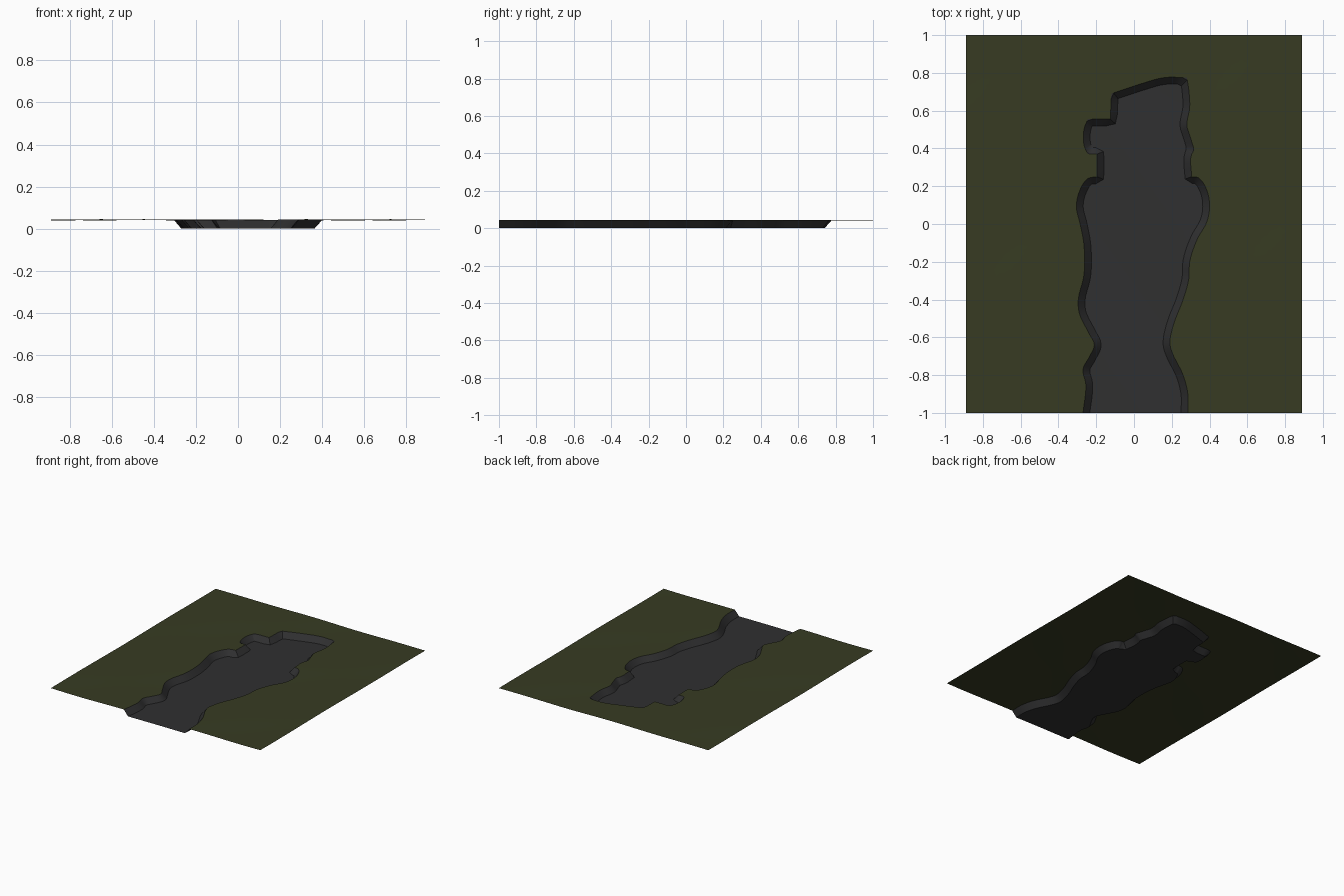
import bpy, math
from mathutils import Vector
from mathutils.geometry import delaunay_2d_cdt, intersect_point_line

if "Cube" in bpy.data.objects:
    bpy.data.objects.remove(bpy.data.objects["Cube"])

HALF_X, HALF_Y = 0.89, 1.0
RIM, BANK = 0.0425, 0.036     # ground level, width of the sloping bank

# Rim of the sunken bed: up the right side, over the head, down the left side
RIM_POINTS = [(.285, -1), (.285, -.9), (.26, -.8), (.2, -.675), (.19, -.63), (.21, -.53),
    (.26, -.4), (.29, -.29), (.295, -.2), (.335, -.08), (.385, .01), (.40, .09), (.385, .18),
    (.34, .245), (.305, .25), (.305, .37), (.32, .39), (.295, .47), (.28, .52), (.295, .62),
    (.29, .71), (.28, .775), (.16, .775), (.03, .74), (-.09, .70), (-.12, .69), (-.125, .555),
    (-.245, .555), (-.265, .5), (-.265, .42), (-.245, .37), (-.195, .37), (-.195, .25),
    (-.245, .24), (-.29, .17), (-.305, .09), (-.285, 0), (-.265, -.11), (-.265, -.27),
    (-.295, -.4), (-.29, -.47), (-.235, -.585), (-.21, -.64), (-.235, -.7), (-.27, -.77),
    (-.255, -.85), (-.27, -1)]


def smooth_line(points, steps=5):
    """Curve through the points, leaving sharp corners sharp."""
    p = [Vector(q) for q in points]
    tan = []
    for i in range(len(p)):
        a = (p[i] - p[max(i - 1, 0)])
        b = (p[min(i + 1, len(p) - 1)] - p[i])
        corner = a.length == 0 or b.length == 0 or a.angle(b) > 0.9
        tan.append(None if corner else (a.normalized() + b.normalized()).normalized())
    out = []
    for i in range(len(p) - 1):
        d = p[i + 1] - p[i]
        m0 = (tan[i] or d.normalized()) * d.length
        m1 = (tan[i + 1] or d.normalized()) * d.length
        for s in range(steps):
            t = s / steps
            out.append(p[i] * (2*t**3 - 3*t**2 + 1) + m0 * (t**3 - 2*t**2 + t)
                       + p[i + 1] * (3*t**2 - 2*t**3) + m1 * (t**3 - t**2))
    return out + [p[-1]]


rim = smooth_line(RIM_POINTS)


def rim_distance(q):
    best = 9.0
    for a, b in zip(rim, rim[1:]):
        if min((q - a).length, (q - b).length) > best + 0.06:
            continue
        c, t = intersect_point_line(q, a, b)
        c = a.lerp(b, min(max(t, 0), 1))
        best = min(best, (q - c).length)
    return best


def inside(q):
    hit = False
    for a, b in zip(rim, rim[1:] + rim[:1]):
        if (a.y > q.y) != (b.y > q.y) and q.x < a.x + (b.x - a.x) * (q.y - a.y) / (b.y - a.y):
            hit = not hit
    return hit


# Foot of the bank: the rim offset inwards
foot = []
for i, p in enumerate(rim):
    t = (rim[min(i + 1, len(rim) - 1)] - rim[max(i - 1, 0)]).normalized()
    q = p + Vector((-t.y, t.x)) * BANK
    if i in (0, len(rim) - 1):
        q.y = -1.0
    if q.y >= -1 and rim_distance(q) > BANK * 0.95:
        foot.append(q)

# Rim, foot and a regular grid are triangulated together
pts = rim + foot
n = len(rim)
edges = [(i, i + 1) for i in range(n - 1)] + [(i, i + 1) for i in range(n, len(pts) - 1)]
NX, NY = 44, 50
for i in range(NX + 1):
    for j in range(NY + 1):
        q = Vector((HALF_X * (2 * i / NX - 1), HALF_Y * (2 * j / NY - 1)))
        d = rim_distance(q)
        if d > 0.015 and not (d < BANK + 0.012 and inside(q)):
            pts.append(q)
flat, _, tris, *_ = delaunay_2d_cdt(pts, edges, [], 0, 1e-5)
flat = [Vector(v) for v in flat]


def height(q):
    ground = RIM + 0.0013 * (math.sin(9 * q.x + 2 * q.y) + math.sin(6 * q.y - 5 * q.x + 1))
    if not inside(q):
        return ground
    bed = 0.001 + 0.001 * math.sin(7 * q.x + 5 * q.y)
    t = min(rim_distance(q) / BANK, 1)
    return ground + (bed - ground) * t


verts = [(v.x, v.y, height(v)) for v in flat]


def material(name, color):
    m = bpy.data.materials.new(name)
    m.diffuse_color = (*color, 1)
    m.use_nodes = True
    m.node_tree.nodes["Principled BSDF"].inputs["Base Color"].default_value = m.diffuse_color
    return m


def add_surface(name, faces, mat):
    used = sorted({k for f in faces for k in f})
    index = {k: i for i, k in enumerate(used)}
    mesh = bpy.data.meshes.new(name)
    mesh.from_pydata([verts[k] for k in used], [], [[index[k] for k in f] for f in faces])
    mesh.materials.append(mat)
    mesh.shade_smooth()
    mesh.set_sharp_from_angle(angle=math.radians(35))
    bpy.context.collection.objects.link(bpy.data.objects.new(name, mesh))


grass, bed = [], []
for f in tris:
    a, b, c = (flat[k] for k in f)
    area = (b - a).cross(c - a)
    if abs(area) < 1e-9:
        continue
    f = list(f) if area > 0 else list(f)[::-1]      # all faces look up
    (bed if inside((a + b + c) / 3) else grass).append(f)

add_surface("grass_ground", grass, material("dark olive grass", (0.038, 0.044, 0.0165)))
add_surface("sunken_bed", bed, material("charcoal bed", (0.029, 0.029, 0.030)))
